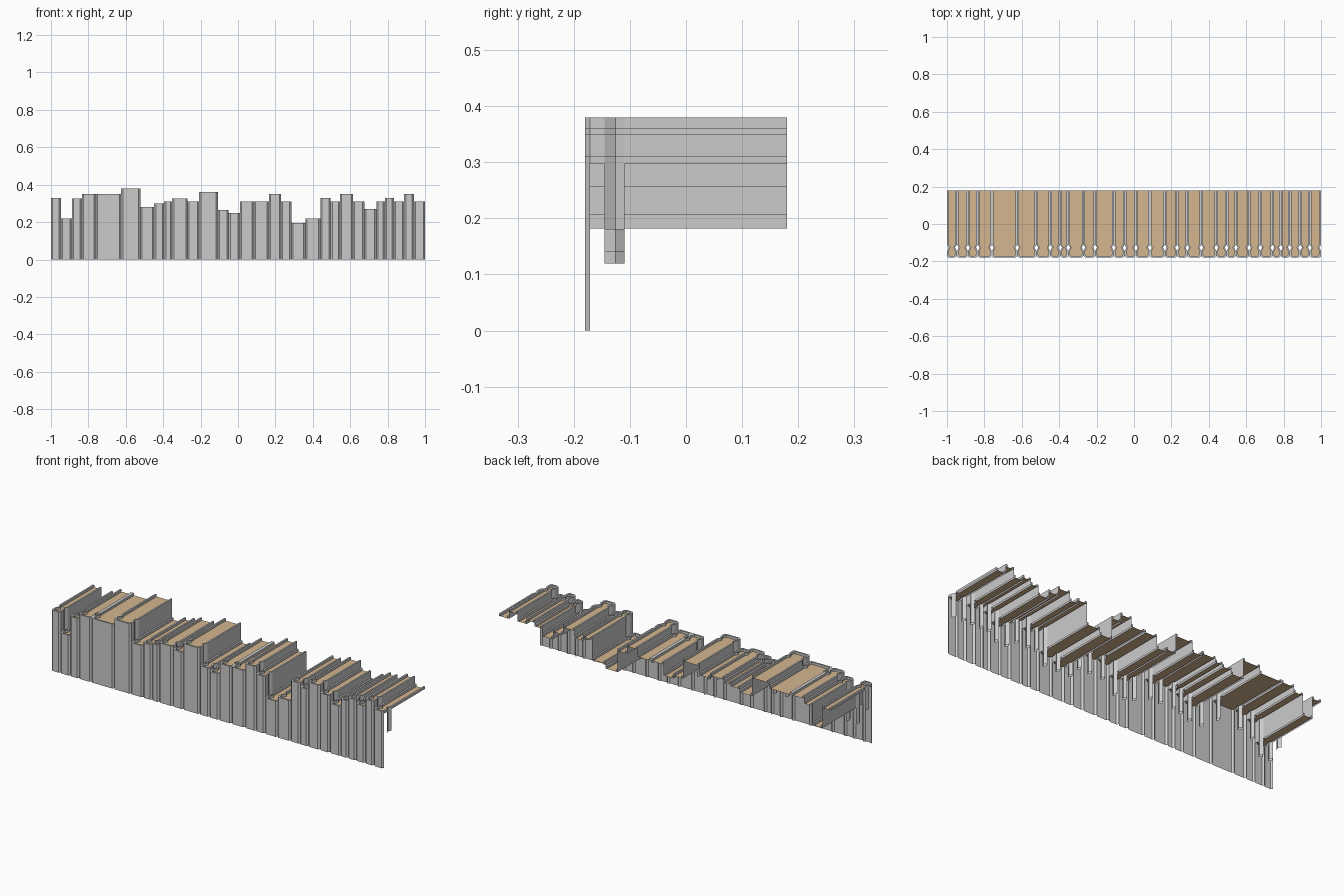
import bpy, bmesh

if "Cube" in bpy.data.objects:
    bpy.data.objects.remove(bpy.data.objects["Cube"])

# Shelf row: x edges of the books and their heights
EDGES = [-1, -.947, -.888, -.835, -.76, -.625, -.522, -.448, -.395, -.352, -.27, -.208,
         -.108, -.05, .01, .085, .165, .23, .285, .36, .44, .495, .545, .615, .675,
         .74, .785, .833, .888, .94, 1]
HEIGHTS = [.33, .22, .325, .35, .35, .38, .28, .30, .31, .325, .31, .36, .265, .25, .31,
           .31, .35, .31, .195, .22, .33, .31, .35, .31, .27, .31, .33, .31, .35, .31]
T = .009      # cover thickness
DIP = .013    # pages sit this far below the cover rim
BACK = .18

paper = bpy.data.materials.new("paper")
paper.diffuse_color = (.66, .47, .28, 1)
paper.use_nodes = True
paper.node_tree.nodes["Principled BSDF"].inputs["Base Color"].default_value = paper.diffuse_color

# Half outlines from back edge to spine: (inset from the book side, y)
OUTER = [(0, BACK), (0, -.11), (.01, -.126), (0, -.145), (0, -.171), (.009, -.18)]
INNER = [(T, BACK), (T, -.11), (.01 + T, -.126), (T, -.145), (T, -.162), (.015, -.171)]


def outline(half, x0, x1):
    return [(x0 + i, y) for i, y in half] + [(x1 - i, y) for i, y in reversed(half)]


def finish(bm, name, mat=None):
    me = bpy.data.meshes.new(name)
    bm.to_mesh(me)
    bm.free()
    ob = bpy.data.objects.new(name, me)
    bpy.context.collection.objects.link(ob)
    if mat:
        me.materials.append(mat)


def quad(bm, *pts):
    bm.faces.new([bm.verts.new(p) for p in pts])


for k, h in enumerate(HEIGHTS):
    x0, x1 = EDGES[k], EDGES[k + 1]
    left = HEIGHTS[k - 1] if k else h
    right = HEIGHTS[k + 1] if k < len(HEIGHTS) - 1 else h
    out, inn = outline(OUTER, x0, x1), outline(INNER, x0, x1)
    n, low = len(out), h - DIP

    # Cover: outer wall only as deep as it shows, rim, inner wall
    bm = bmesh.new()
    for i in range(n - 1):
        a, b, c, d = out[i], out[i + 1], inn[i + 1], inn[i]
        side = min(h, left if i < n // 2 else right)
        step = min(i, n - 2 - i)
        if step >= 4:
            bottom = 0                          # spine reaches the shelf
        elif step in (1, 2):
            bottom = max(.12, side - .13)       # hinge groove
        else:
            bottom = side - DIP                 # board
        quad(bm, (*a, bottom), (*b, bottom), (*b, h), (*a, h))
        quad(bm, (*a, h), (*b, h), (*c, h), (*d, h))
        quad(bm, (*d, h), (*c, h), (*c, low), (*d, low))
    for a, d in ((out[0], inn[0]), (inn[-1], out[-1])):
        quad(bm, (*d, low), (*a, low), (*a, h), (*d, h))
    bmesh.ops.remove_doubles(bm, verts=bm.verts, dist=1e-5)
    finish(bm, f"book_cover_{k + 1}")

    # Page block top
    bm = bmesh.new()
    quad(bm, *[(x, y, low) for x, y in inn])
    bmesh.ops.recalc_face_normals(bm, faces=bm.faces)
    for f in bm.faces:
        if f.normal.z < 0:
            f.normal_flip()
    finish(bm, f"pages_{k + 1}", paper)
